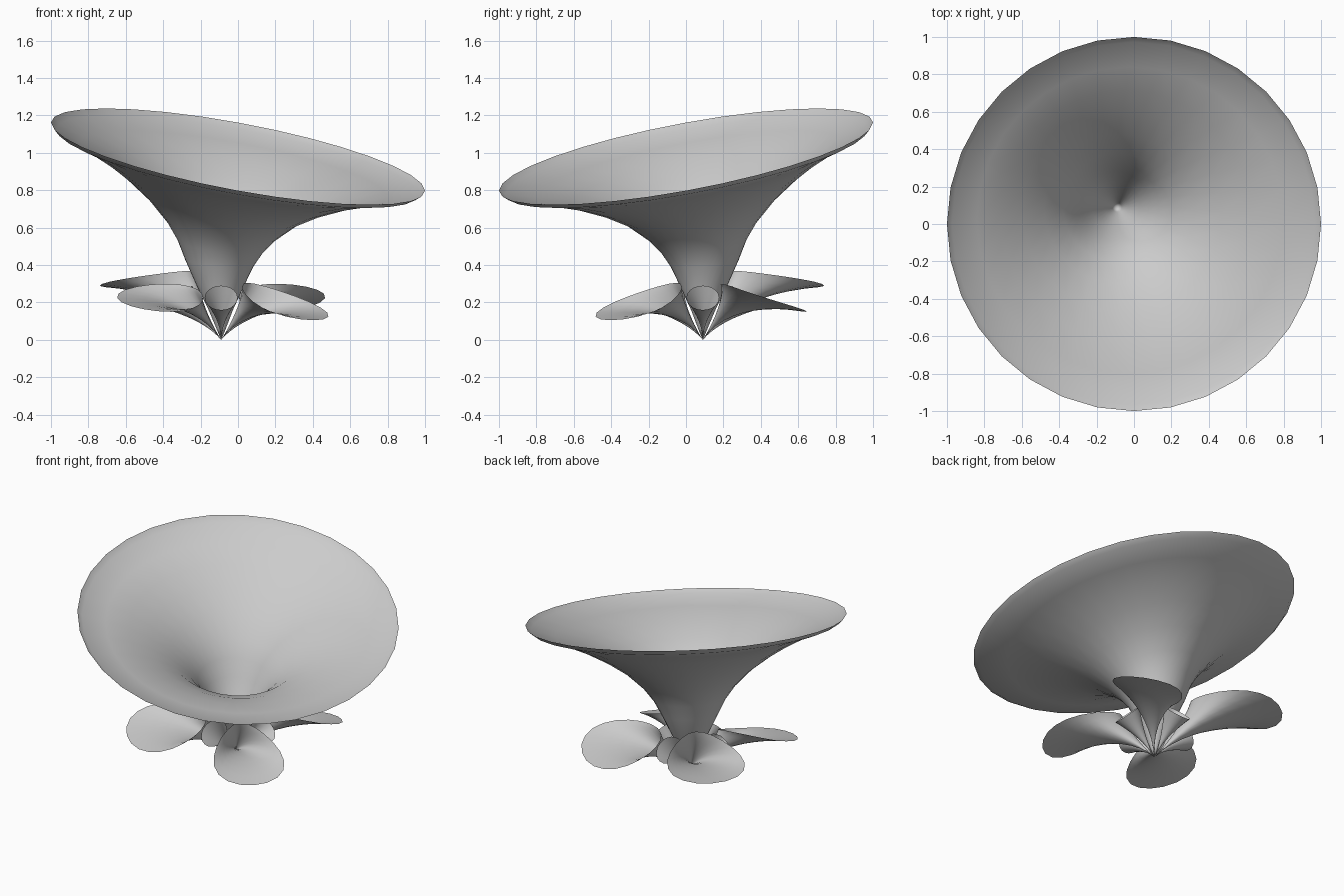
import bpy, bmesh
from math import sin, cos, pi, radians
from mathutils import Vector

if "Cube" in bpy.data.objects:
    bpy.data.objects.remove(bpy.data.objects["Cube"])

TIP = Vector((-0.09, 0.09, 0))  # every horn grows from this point


def loft(name, rings):
    """Skin a list of rings, closed to a point at TIP."""
    bm = bmesh.new()
    tip = bm.verts.new(TIP)
    loops = [[bm.verts.new(p) for p in ring] for ring in rings]
    n = len(loops[0])
    for i in range(n):
        j = (i + 1) % n
        bm.faces.new((tip, loops[0][j], loops[0][i]))
        for a, b in zip(loops, loops[1:]):
            bm.faces.new((a[i], a[j], b[j], b[i]))
    bmesh.ops.recalc_face_normals(bm, faces=bm.faces)
    me = bpy.data.meshes.new(name)
    bm.to_mesh(me)
    bm.free()
    for p in me.polygons:
        p.use_smooth = True
    ob = bpy.data.objects.new(name, me)
    bpy.context.collection.objects.link(ob)
    return ob


# Main trumpet: x offset of centre (y mirrors it), height, radius, rim slope
profile = [(-.09, .06, .025, .0), (-.093, .16, .065, .03), (-.097, .29, .127, .05),
           (-.1, .41, .182, .10), (-.095, .50, .228, .15), (-.09, .585, .29, .17),
           (-.08, .69, .40, .175), (-.065, .78, .535, .18), (-.045, .85, .67, .18),
           (-.02, .91, .82, .18), (-.003, .952, .97, .18), (0, .98, 1.0, .182)]
rings = []
for c, z, r, s in profile:
    rings.append([Vector((c + r * cos(t), -c + r * sin(t), z + s * r * (sin(t) - cos(t))))
                  for t in (2 * pi * k / 32 for k in range(32))])
loft("main_trumpet", rings)


def horn(name, angle, rc, zc, a, b, dz, roll=0.0, flare=0.0, n=20, ctrl=(.2, .22)):
    """Small bent horn leaning out at an angle; a, b are the rim half sizes."""
    out = Vector((cos(radians(angle)), sin(radians(angle)), 0))
    lat = Vector((-out.y, out.x, 0))
    up = Vector((0, 0, 1))
    rings = []
    for k in range(1, 11):
        s = k / 10
        cr = s * s * rc + 2 * s * (1 - s) * ctrl[0]
        cz = s * s * zc + 2 * s * (1 - s) * ctrl[1]
        g = s ** 1.8
        ring = []
        for i in range(n):
            t = 2 * pi * i / n
            c, l = cos(t), sin(t)
            ring.append(TIP + out * (cr + g * a * c)
                        + lat * (g * b * l * (1 + flare * c))
                        + up * (cz - g * (dz * c + roll * l)))
        rings.append(ring)
    loft(name, rings)


# Four large leaf horns on the diagonals
horn("leaf_horn_front_right", -45, .45, .205, .25, .21, .10, 0, .35)
horn("leaf_horn_back_left", 135, .51, .325, .29, .23, .045, 0, .35, ctrl=(.22, .25))
horn("leaf_horn_front_left", 225, .43, .225, .25, .21, .045, .06, .3)
horn("leaf_horn_back_right", 45, .43, .225, .25, .21, .045, .06, .3)

# Four little horns in between
for i, side in enumerate(("right", "back", "left", "front")):
    horn("bud_horn_" + side, 90 * i, .22, .225, .065, .088, .065, ctrl=(.09, .11))
